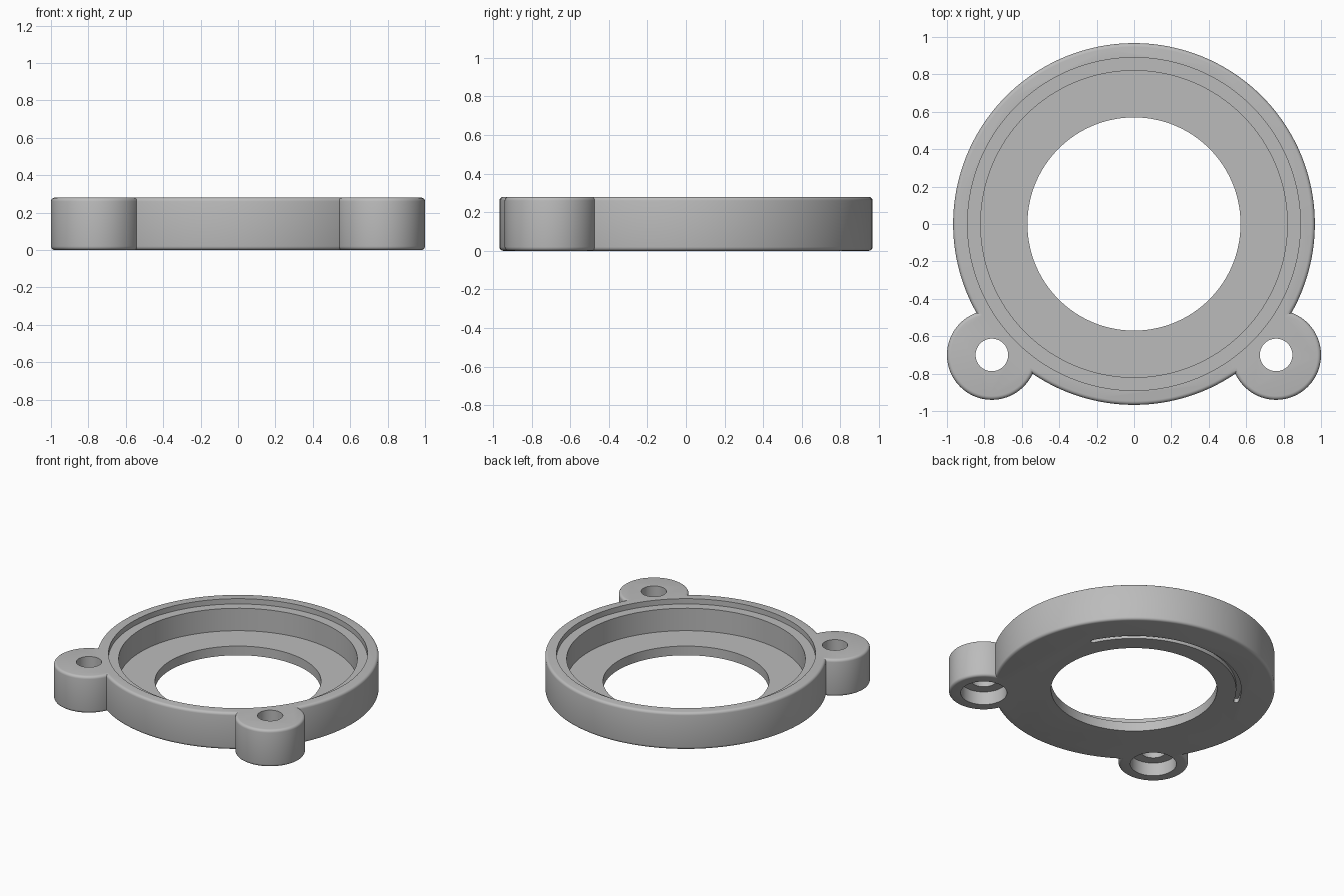
import bpy, bmesh, math

if "Cube" in bpy.data.objects:
    bpy.data.objects.remove(bpy.data.objects["Cube"])

HEIGHT, RIM_R, FILLET = 0.28, 0.967, 0.02
LUG_X, LUG_Y, LUG_R = 0.76, -0.70, 0.24

grey = bpy.data.materials.new("plain grey")
grey.use_nodes = True
colour = (0.5, 0.5, 0.5, 1)
grey.diffuse_color = colour
grey.node_tree.nodes["Principled BSDF"].inputs["Base Color"].default_value = colour


def finish(bm, name):
    bmesh.ops.recalc_face_normals(bm, faces=bm.faces)
    mesh = bpy.data.meshes.new(name)
    bm.to_mesh(mesh)
    bm.free()
    mesh.materials.append(grey)
    obj = bpy.data.objects.new(name, mesh)
    bpy.context.collection.objects.link(obj)
    return obj


def disc(name, radius, z0, z1, x=0, y=0, fillet=0, sides=96):
    """Upright cylinder, with optional rounded end edges."""
    bm = bmesh.new()
    bmesh.ops.create_cone(bm, cap_ends=True, segments=sides, radius1=radius,
                          radius2=radius, depth=z1 - z0)
    if fillet:
        rims = [e for e in bm.edges if abs(e.verts[0].co.z - e.verts[1].co.z) < 1e-5]
        bmesh.ops.bevel(bm, geom=rims, offset=fillet, segments=4,
                        profile=0.5, affect='EDGES')
    bmesh.ops.translate(bm, verts=bm.verts, vec=(x, y, (z0 + z1) / 2))
    return finish(bm, name)


def arc_slot(name, radius, half_width, depth, start, end):
    """Curved bar with round ends, used to cut the groove underneath."""
    def polar(r, a):
        return r * math.cos(a), r * math.sin(a)

    def cap(angle, turn):
        cx, cy = polar(radius, angle)
        return [(cx + half_width * math.cos(turn + math.pi * i / 8),
                 cy + half_width * math.sin(turn + math.pi * i / 8)) for i in range(1, 8)]

    steps = 48
    angles = [start + (end - start) * i / steps for i in range(steps + 1)]
    outline = [polar(radius + half_width, a) for a in angles] + cap(end, end)
    outline += [polar(radius - half_width, a) for a in reversed(angles)]
    outline += cap(start, start + math.pi)
    bm = bmesh.new()
    face = bm.faces.new([bm.verts.new((x, y, -0.05)) for x, y in outline])
    top = bmesh.ops.extrude_face_region(bm, geom=[face])["geom"]
    bmesh.ops.translate(bm, vec=(0, 0, 0.05 + depth),
                        verts=[v for v in top if isinstance(v, bmesh.types.BMVert)])
    return finish(bm, name)


def combine(target, tool, operation):
    mod = target.modifiers.new(operation.lower(), 'BOOLEAN')
    mod.operation, mod.solver, mod.object = operation, 'EXACT', tool
    bpy.context.view_layer.objects.active = target
    bpy.ops.object.modifier_apply(modifier=mod.name)
    bpy.data.objects.remove(tool)


# Outer ring with a mounting lug on each side of the front
ring = disc("mounting_ring", RIM_R, 0, HEIGHT, fillet=FILLET, sides=160)
for side in (-1, 1):
    combine(ring, disc("lug", LUG_R, 0, HEIGHT, side * LUG_X, LUG_Y, FILLET), 'UNION')

# Stepped recess and central opening
for radius, floor in ((0.89, 0.24), (0.82, 0.07), (0.57, -0.1)):
    combine(ring, disc("bore", radius, floor, 0.5, sides=128), 'DIFFERENCE')

# Screw holes, counterbored from below
for side in (-1, 1):
    for radius, top in ((0.087, 0.5), (0.159, 0.1)):
        combine(ring, disc("screw_hole", radius, -0.1, top, side * LUG_X, LUG_Y, sides=64),
                'DIFFERENCE')

# Curved groove in the underside, towards the back
combine(ring, arc_slot("groove", 0.72, 0.017, 0.03, math.radians(27), math.radians(153)),
        'DIFFERENCE')

bpy.ops.object.select_all(action='DESELECT')
ring.select_set(True)
bpy.context.view_layer.objects.active = ring
bpy.ops.object.shade_smooth_by_angle(angle=math.radians(30))
